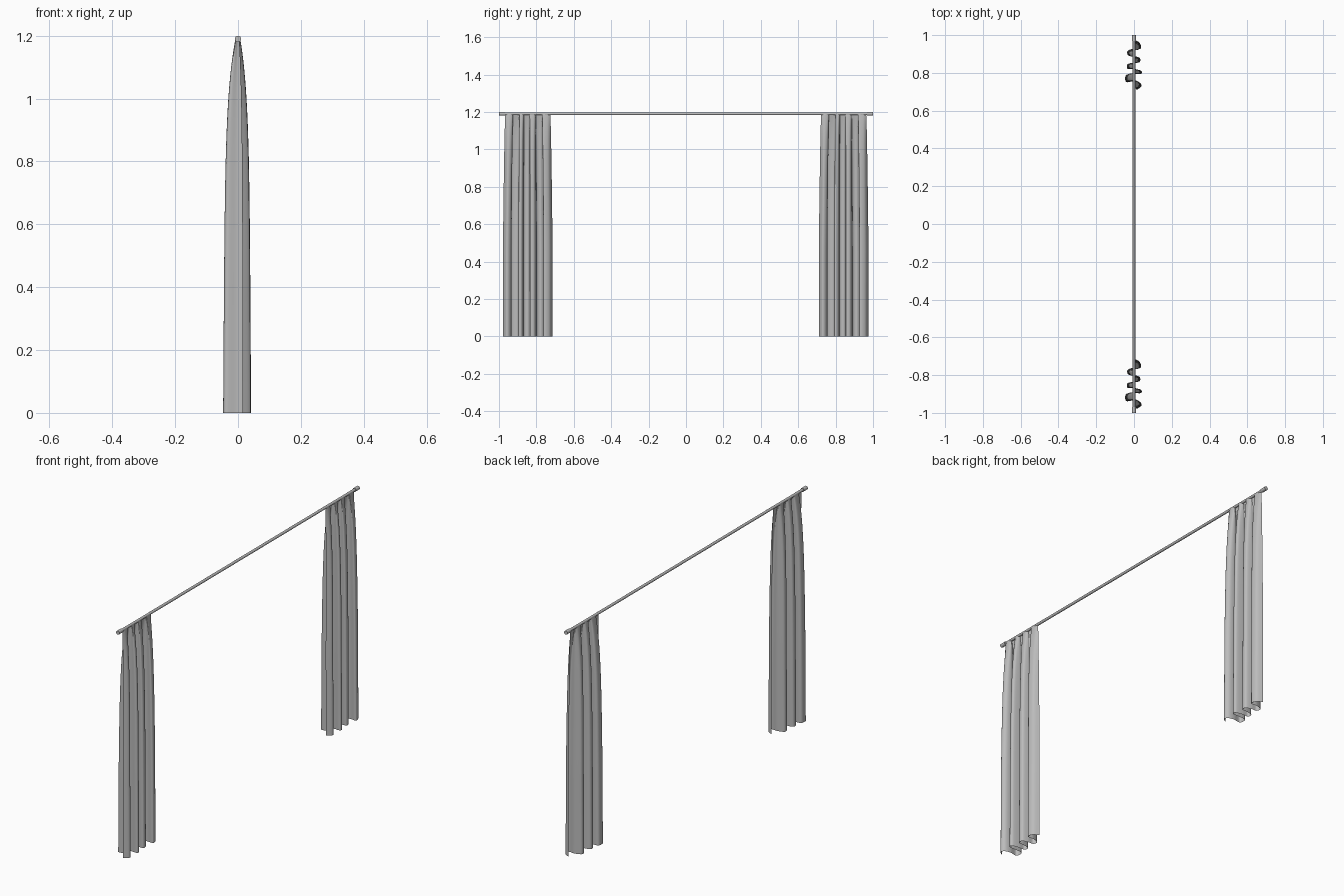
import bpy, math
from mathutils import Vector

cube = bpy.data.objects.get("Cube")
if cube:
    bpy.data.objects.remove(cube)

grey = bpy.data.materials.new("grey")
grey.use_nodes = True
colour = (0.5, 0.5, 0.5, 1)
grey.diffuse_color = colour
grey.node_tree.nodes["Principled BSDF"].inputs["Base Color"].default_value = colour

ROD_Z = 1.19


def smooth(ob, degrees):
    bpy.ops.object.select_all(action="DESELECT")
    ob.select_set(True)
    bpy.context.view_layer.objects.active = ob
    bpy.ops.object.shade_smooth_by_angle(angle=math.radians(degrees))


def bar(name, radius, length, y):
    bpy.ops.mesh.primitive_cylinder_add(vertices=24, radius=radius, depth=length,
                                        location=(0, y, ROD_Z), rotation=(math.pi / 2, 0, 0))
    ob = bpy.context.object
    ob.name = name
    ob.data.materials.append(grey)
    smooth(ob, 40)


def spline(points, steps):
    """Catmull-Rom curve through the points."""
    pts = [points[0]] + points + [points[-1]]
    out = []
    for a, b, c, d in zip(pts, pts[1:], pts[2:], pts[3:]):
        for i in range(steps):
            t = i / steps
            out.append(b + (c - a) * (t / 2) + (a * 2 - b * 5 + c * 4 - d) * (t * t / 2)
                       + (b * 3 - a - c * 3 + d) * (t ** 3 / 2))
    return out + [points[-1]]


# Hem: (x, y) from the middle of the curtain, folds overlapping slightly
folds = [(0.0, 0.132), (0.03, 0.115), (0.036, 0.085), (0.0, 0.085), (-0.034, 0.072),
         (-0.03, 0.048), (0.0, 0.045), (0.03, 0.035), (0.03, 0.012), (0.0, 0.01),
         (-0.034, 0.002), (-0.034, -0.022), (0.0, -0.024), (0.037, -0.032),
         (0.037, -0.05), (0.0, -0.05), (-0.042, -0.055), (-0.042, -0.092),
         (0.0, -0.088), (0.03, -0.095), (0.04, -0.115), (0.015, -0.134)]
hem = spline([Vector(p) for p in folds], 6)


def curtain(name, y):
    rows, verts, faces = 28, [], []
    n = len(hem)
    for r in range(rows + 1):
        drop = (r / rows) ** 2              # rows crowd towards the rod
        z = ROD_Z * (1 - drop)
        depth = 0.17 + 0.68 * (1 - math.exp(-drop * 7)) + 0.15 * drop
        width = 0.9 + 0.1 * min(1, drop * 1.6) ** 0.6
        verts += [(p.x * depth, y + p.y * width, z) for p in hem]
    for r in range(rows):
        for i in range(n - 1):
            a = r * n + i
            faces.append((a, a + 1, a + n + 1, a + n))
    mesh = bpy.data.meshes.new(name)
    mesh.from_pydata(verts, [], faces)
    mesh.materials.append(grey)
    ob = bpy.data.objects.new(name, mesh)
    bpy.context.collection.objects.link(ob)
    smooth(ob, 60)


# Rod with a wider cap at each end
bar("curtain_rod", 0.007, 1.96, 0)
for side, sign in (("front", -1), ("back", 1)):
    bar(side + "_rod_cap", 0.01, 0.032, sign * 0.984)

# Both curtains have the same folds
curtain("front_curtain", -0.845)
curtain("back_curtain", 0.844)
